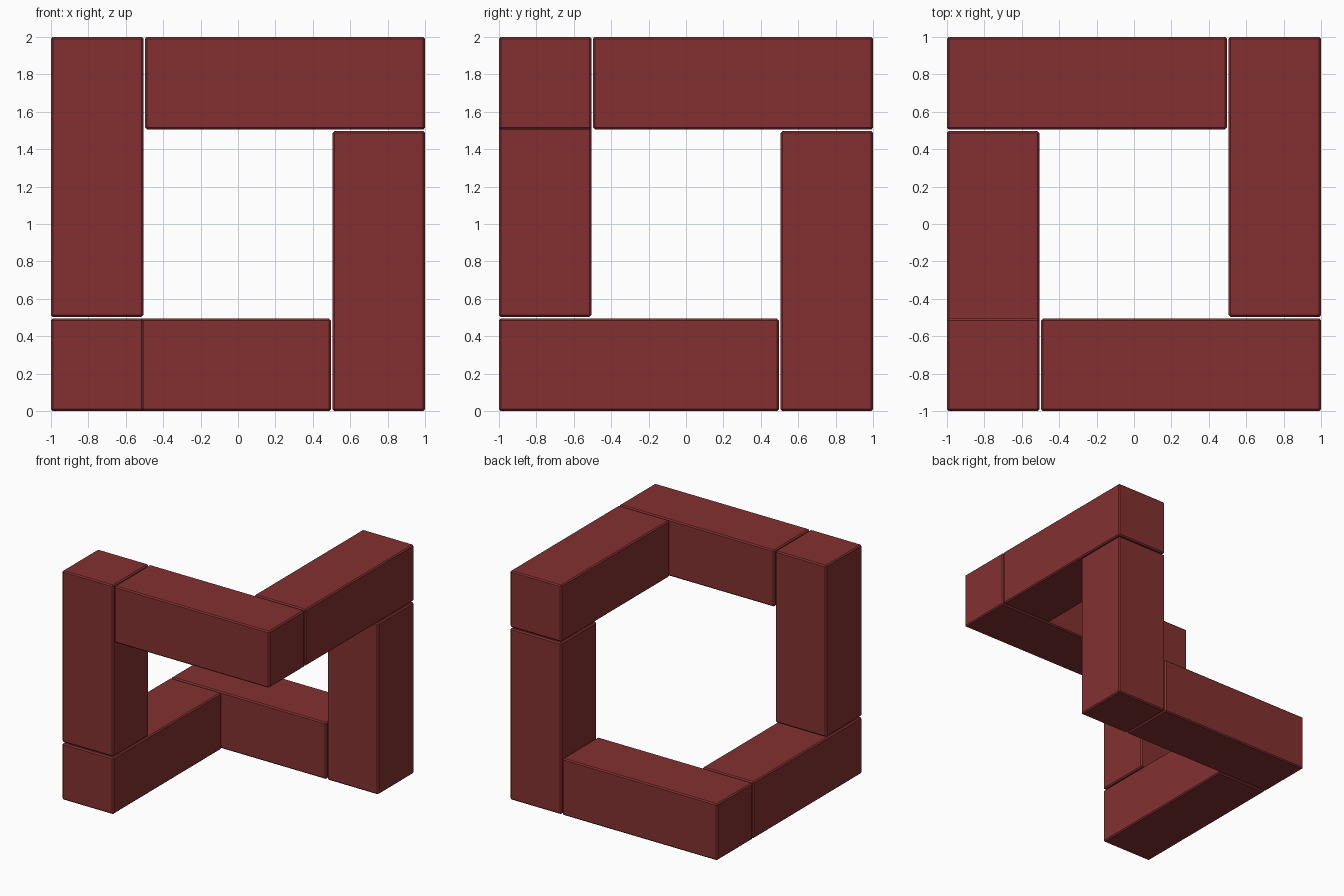
import bpy

if "Cube" in bpy.data.objects:
    bpy.data.objects.remove(bpy.data.objects["Cube"])

THICK, LENGTH, BEVEL = 0.494, 1.497, 0.01

mat = bpy.data.materials.new("dark_red")
mat.diffuse_color = (0.23, 0.03, 0.03, 1)
mat.use_nodes = True
mat.node_tree.nodes["Principled BSDF"].inputs["Base Color"].default_value = mat.diffuse_color


def bar(name, corner, axis):
    """Square bar starting flush at a cube corner (signs), running inward along axis."""
    size = [THICK] * 3
    size[axis] = LENGTH
    loc = [s * (1 - d / 2) for s, d in zip(corner, size)]
    loc[2] += 1
    bpy.ops.mesh.primitive_cube_add(size=1, location=loc)
    ob = bpy.context.object
    ob.name = name
    ob.scale = size
    bpy.ops.object.transform_apply(location=False, rotation=False, scale=True)
    mod = ob.modifiers.new("edge_bevel", 'BEVEL')
    mod.width = BEVEL
    mod.segments = 1
    ob.data.materials.append(mat)


# Closed loop of six bars, each butting against the side of the next
names = ["bottom_left_bar", "front_left_post", "top_front_bar",
         "top_right_bar", "back_right_post", "bottom_back_bar"]
corner = [-1, -1, -1]
for name, axis in zip(names, (1, 2, 0, 1, 2, 0)):
    if name != "bottom_left_bar":
        corner[axis] *= -1
    bar(name, corner, axis)
